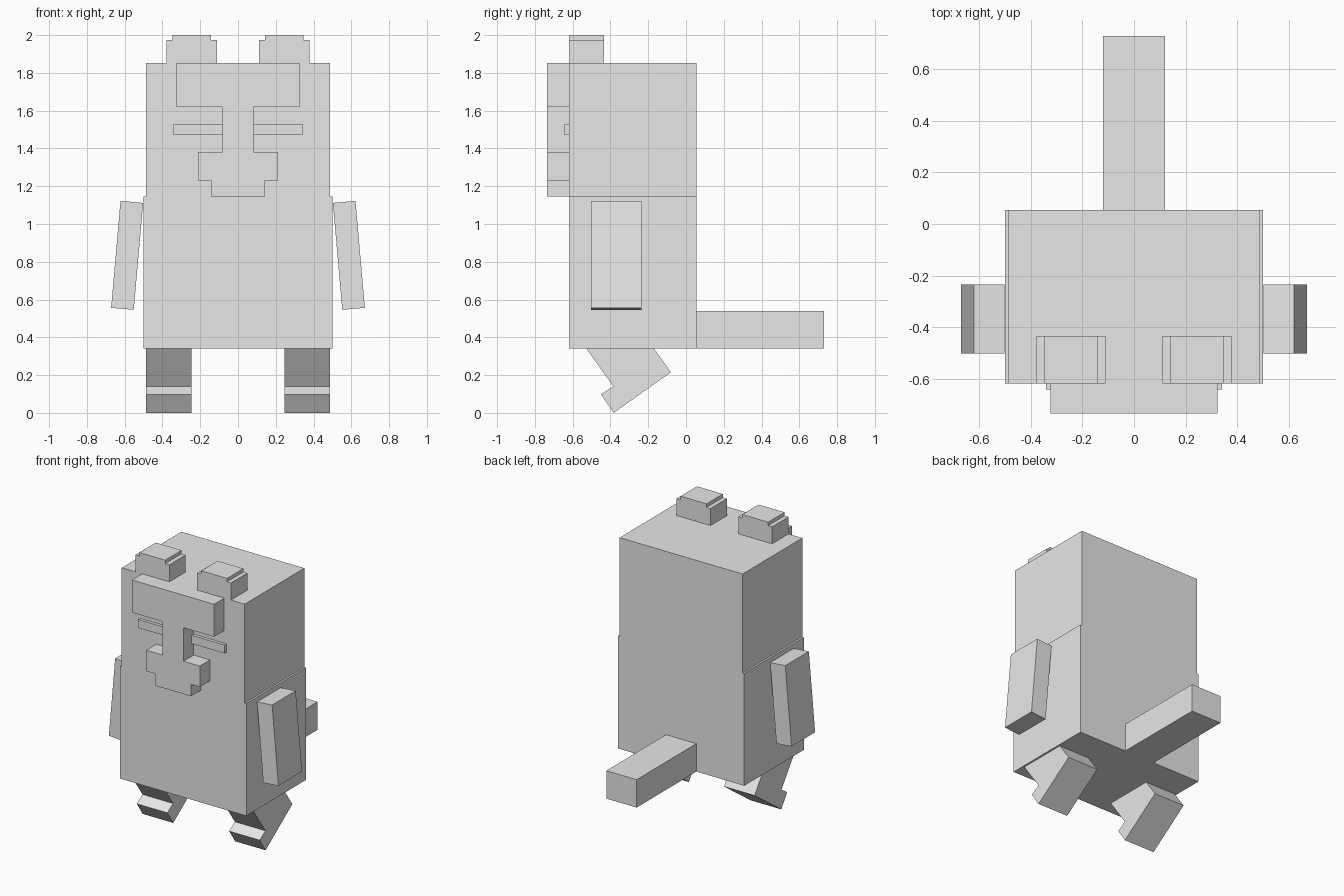
import bpy, bmesh
from math import radians
from mathutils import Matrix, Vector

cube = bpy.data.objects.get("Cube")
if cube:
    bpy.data.objects.remove(cube, do_unlink=True)

GREY = (0.8, 0.8, 0.8, 1)
grey = bpy.data.materials.new("plain grey")
grey.use_nodes = True
grey.diffuse_color = GREY
grey.node_tree.nodes["Principled BSDF"].inputs["Base Color"].default_value = GREY

FRONT, BACK = -0.62, 0.055   # front and back planes of the torso
BASE, NECK, CROWN = 0.34, 1.145, 1.853


def finish(name, bm):
    bmesh.ops.recalc_face_normals(bm, faces=bm.faces)
    mesh = bpy.data.meshes.new(name)
    bm.to_mesh(mesh)
    bm.free()
    mesh.materials.append(grey)
    obj = bpy.data.objects.new(name, mesh)
    bpy.context.collection.objects.link(obj)
    return obj


def box(name, x, y, z, tilt=0):
    """Box from (low, high) ranges, tilted in degrees about the y axis."""
    size = [b - a for a, b in (x, y, z)]
    centre = Vector([(a + b) / 2 for a, b in (x, y, z)])
    bm = bmesh.new()
    bmesh.ops.create_cube(bm, size=1)
    bm.transform(Matrix.Translation(centre)
                 @ Matrix.Rotation(radians(tilt), 4, "Y")
                 @ Matrix.Diagonal((*size, 1)))
    return finish(name, bm)


def prism(name, points, depth):
    """Extrude a closed outline of 3D points along a vector."""
    bm = bmesh.new()
    face = bm.faces.new([bm.verts.new(p) for p in points])
    new = bmesh.ops.extrude_face_region(bm, geom=[face])["geom"]
    bmesh.ops.translate(bm, vec=depth,
                        verts=[v for v in new if isinstance(v, bmesh.types.BMVert)])
    return finish(name, bm)


def sided(x, side):
    return tuple(sorted(side * v for v in x))


# Torso, head and tail
box("body", (-0.5, 0.5), (FRONT, BACK), (BASE, NECK))
box("head", (-0.487, 0.487), (FRONT, BACK), (NECK, CROWN))
box("tail", (-0.12, 0.12), (BACK, 0.73), (BASE, 0.54))

# Raised brow, nose bridge and muzzle as one stepped outline
half = [(0.325, CROWN), (0.325, 1.62), (0.083, 1.62), (0.083, 1.38),
        (0.212, 1.38), (0.212, 1.23), (0.142, 1.23), (0.142, NECK)]
outline = half + [(-x, z) for x, z in reversed(half)]
prism("face_ridge", [(x, FRONT, z) for x, z in outline], (0, -0.115, 0))

# Leg and toe in profile, leaning forward into the body
leg = [(-0.559, 0.385), (-0.385, 0.14), (-0.45, 0.098),
       (-0.383, 0), (-0.08, 0.215), (-0.254, 0.46)]

for side, label in ((1, "left"), (-1, "right")):
    box(label + "_eye", sided((0.083, 0.342), side), (-0.642, FRONT), (1.47, 1.53))
    box(label + "_ear", sided((0.11, 0.378), side), (FRONT, -0.435), (CROWN, 1.975))
    box(label + "_ear_tip", sided((0.142, 0.347), side), (FRONT, -0.435), (1.975, 2.0))
    box(label + "_arm", sided((0.527, 0.647), side), (-0.502, -0.235),
        (0.55, 1.118), tilt=-5 * side)
    prism(label + "_leg", [(side * 0.245, y, z) for y, z in leg], (side * 0.242, 0, 0))
